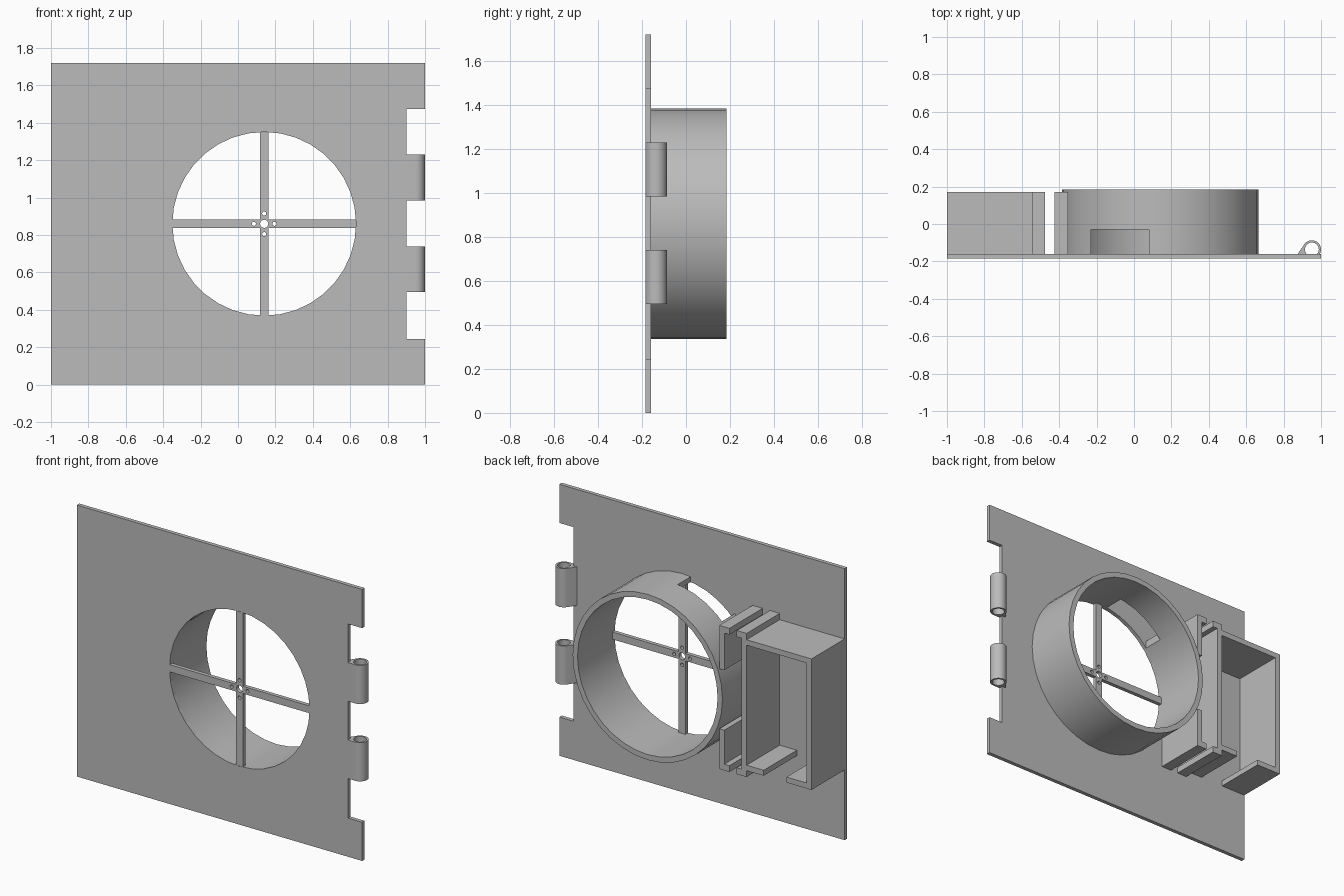
import bpy, bmesh, math

if "Cube" in bpy.data.objects:
    bpy.data.objects.remove(bpy.data.objects["Cube"], do_unlink=True)

GREY = (0.5, 0.5, 0.5, 1)
mat = bpy.data.materials.new("plain grey")
mat.use_nodes = True
mat.diffuse_color = GREY
mat.node_tree.nodes["Principled BSDF"].inputs["Base Color"].default_value = GREY

FRONT, FACE, BACK = -0.185, -0.16, 0.185   # plate front, plate back, ring rim
RIM = 0.172                                # rear edge of box and rails
CX, CZ = 0.14, 0.86                        # centre of the round opening
WALL = 0.035


def prism(name, outline, axis, lo, hi):
    """Extrude a 2D outline along y (outline in x, z) or z (outline in x, y)."""
    def place(p, d):
        return (p[0], d, p[1]) if axis == "y" else (p[0], p[1], d)
    bm = bmesh.new()
    face = bm.faces.new([bm.verts.new(place(p, lo)) for p in outline])
    new = bmesh.ops.extrude_face_region(bm, geom=[face])["geom"]
    for v in new:
        if isinstance(v, bmesh.types.BMVert):
            v.co["xyz".index(axis)] = hi
    bmesh.ops.recalc_face_normals(bm, faces=bm.faces)
    mesh = bpy.data.meshes.new(name)
    bm.to_mesh(mesh)
    bm.free()
    mesh.materials.append(mat)
    obj = bpy.data.objects.new(name, mesh)
    bpy.context.collection.objects.link(obj)
    return obj


def rect(x0, x1, z0, z1):
    return [(x0, z0), (x1, z0), (x1, z1), (x0, z1)]


def block(name, x0, x1, z0, z1, y0=FACE, y1=RIM):
    return prism(name, rect(x0, x1, z0, z1), "y", y0, y1)


def arc(cx, cy, r, start=0, end=360, n=36):
    steps = n if end - start == 360 else n + 1
    angles = [math.radians(start + (end - start) * i / n) for i in range(steps)]
    return [(cx + r * math.cos(a), cy + r * math.sin(a)) for a in angles]


def cut(obj, cutter):
    mod = obj.modifiers.new("cut", "BOOLEAN")
    mod.operation = "DIFFERENCE"
    mod.solver = "EXACT"
    mod.object = cutter
    bpy.context.view_layer.objects.active = obj
    bpy.ops.object.modifier_apply(modifier=mod.name)
    bpy.data.objects.remove(cutter, do_unlink=True)


def smooth(obj):
    bpy.ops.object.select_all(action="DESELECT")
    obj.select_set(True)
    bpy.context.view_layer.objects.active = obj
    bpy.ops.object.shade_smooth_by_angle(angle=math.radians(30))


# Front plate with hinge recess and round opening
plate = prism("front_plate", [(-1, 0), (1, 0), (1, 0.245), (0.9, 0.245),
                              (0.9, 1.475), (1, 1.475), (1, 1.72), (-1, 1.72)],
              "y", FRONT, FACE)
cut(plate, prism("opening_cutter", arc(CX, CZ, 0.491), "y", -0.3, 0))

# Duct ring behind the opening, with a slot beside the plate
ring = prism("duct_ring", arc(CX, CZ, 0.525), "y", FACE, BACK)
cut(ring, prism("bore_cutter", arc(CX, CZ, 0.491), "y", -0.3, 0.3))
cut(ring, block("slot_cutter", -0.23, 0.08, 1.0, 1.6, -0.2, -0.03))
smooth(ring)

# Cross spokes with centre hole and four screw holes
w, reach = 0.023, 0.489
quarter = [(reach, -w), (reach, w), (w, w)]
cross = []
for k in range(4):
    c, s = round(math.cos(k * math.pi / 2)), round(math.sin(k * math.pi / 2))
    cross += [(CX + c * x - s * z, CZ + s * x + c * z) for x, z in quarter]
spokes = prism("cross_spokes", cross, "y", FRONT, FACE)
holes = [(0, 0, 0.022)]
holes += [(0.055 * i, 0.055 * j, 0.011) for i, j in ((1, 0), (-1, 0), (0, 1), (0, -1))]
for dx, dz, r in holes:
    cut(spokes, prism("hole_cutter", arc(CX + dx, CZ + dz, r, n=16), "y", -0.3, 0))

# Hinge knuckles: flat underside, wedge fillet and pin bore
HX, HY, HR = 0.951, -0.136, 0.049
knuckle = [(0.9, FRONT)] + arc(HX, HY, HR, -90, 145, 24) + [(0.875, FACE), (0.9, FACE)]
for name, z in (("lower_hinge_knuckle", 0.495), ("upper_hinge_knuckle", 0.985)):
    hinge = prism(name, knuckle, "z", z, z + 0.245)
    cut(hinge, prism("pin_cutter", arc(HX, HY, 0.037, n=24), "z", z - 0.1, z + 0.4))
    smooth(hinge)

# Open box at the right edge, with a cable gap in its floor
LOW, HIGH = 0.445, 1.275
block("box_outer_wall", -1, -1 + WALL, LOW, HIGH)
block("box_top", -1 + WALL, -0.545, HIGH - WALL, HIGH)
block("box_floor_outer", -1 + WALL, -0.825, LOW, LOW + WALL)
block("box_floor_inner", -0.665, -0.545, LOW, LOW + WALL)

# Facing channel rails; the inner one is interrupted by the ring
END_LOW, END_HIGH = LOW - 0.04, HIGH + 0.04
prism("outer_rail", [(-0.545, END_LOW), (-0.476, END_LOW), (-0.476, LOW), (-0.51, LOW),
                     (-0.51, HIGH), (-0.476, HIGH), (-0.476, END_HIGH),
                     (-0.545, END_HIGH)], "y", FACE, RIM)
for name, end, lip, stop in (("inner_rail_lower", END_LOW, LOW, 0.66),
                             ("inner_rail_upper", END_HIGH, HIGH, 1.04)):
    prism(name, [(-0.425, end), (-0.354, end), (-0.354, stop), (-0.389, stop),
                 (-0.389, lip), (-0.425, lip)], "y", FACE, RIM)
